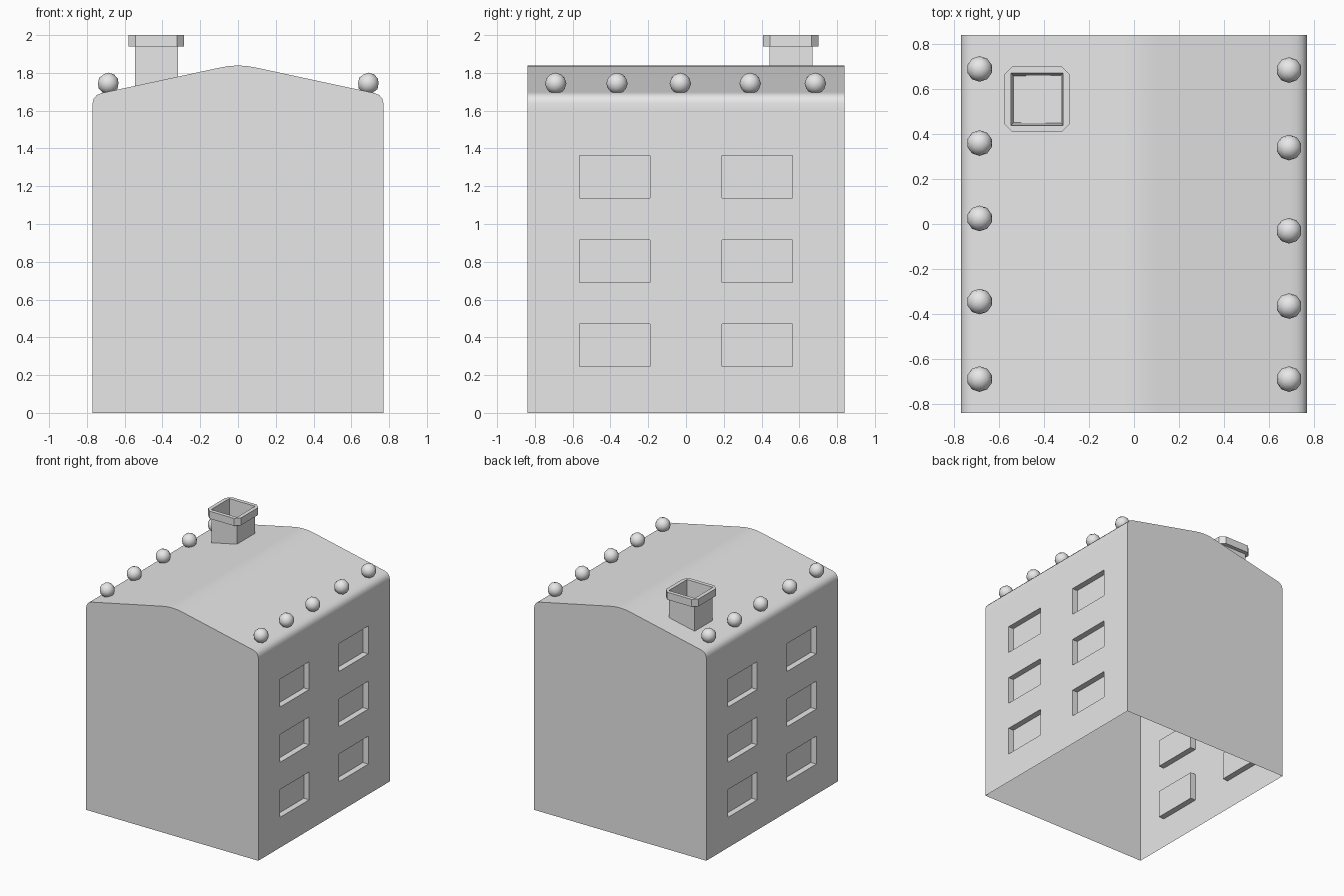
import bpy
import bmesh

cube = bpy.data.objects.get("Cube")
if cube:
    bpy.data.objects.remove(cube, do_unlink=True)

grey = bpy.data.materials.new("light_grey")
grey.use_nodes = True
grey.diffuse_color = (0.8, 0.8, 0.8, 1)
grey.node_tree.nodes["Principled BSDF"].inputs["Base Color"].default_value = (0.8, 0.8, 0.8, 1)


def make_object(name, bm):
    mesh = bpy.data.meshes.new(name)
    bm.to_mesh(mesh)
    bm.free()
    mesh.materials.append(grey)
    obj = bpy.data.objects.new(name, mesh)
    bpy.context.collection.objects.link(obj)
    return obj


def smooth(obj):
    bpy.ops.object.select_all(action='DESELECT')
    obj.select_set(True)
    bpy.context.view_layer.objects.active = obj
    bpy.ops.object.shade_smooth_by_angle()


# House shell: gable profile swept along y, open underneath
HALF_W, HALF_L = 0.77, 0.84
levels = [0, 0.245, 0.47, 0.69, 0.915, 1.137, 1.362, 1.60]
roof = [(0.77, 1.64), (0.764, 1.664), (0.748, 1.682), (0.724, 1.693), (0.69, 1.70),
        (0.10, 1.827), (0.05, 1.836)]
half = [(HALF_W, z) for z in levels] + roof
profile = half + [(0, 1.839)] + [(-x, z) for x, z in reversed(half)]
columns = [-HALF_L, -0.565, -0.19, 0.19, 0.565, HALF_L]

bm = bmesh.new()
grid = [[bm.verts.new((x, y, z)) for y in columns] for x, z in profile]
windows = []
last = len(profile) - 1
for i in range(last):
    row = min(i, last - 1 - i)      # same row number on both walls
    for j in range(len(columns) - 1):
        face = bm.faces.new((grid[i][j], grid[i][j + 1], grid[i + 1][j + 1], grid[i + 1][j]))
        if row in (1, 3, 5) and j in (1, 3):
            windows.append(face)
bm.faces.new([r[0] for r in grid])
bm.faces.new([r[-1] for r in reversed(grid)])
bm.normal_update()

# Recessed windows on both side walls
bmesh.ops.inset_individual(bm, faces=windows, thickness=0, depth=-0.048)
smooth(make_object("house_shell", bm))

# Chimney: shaft, chamfered collar and tapered flue as stacked rings
CX, CY = -0.432, 0.555


def ring(bm, h, c, z):
    k = h - c
    outline = [(h, -k), (h, k), (k, h), (-k, h), (-h, k), (-h, -k), (-k, -h), (k, -h)]
    return [bm.verts.new((CX + x, CY + y, z)) for x, y in outline]


bm = bmesh.new()
rings = [ring(bm, *r) for r in (
    (0.114, 0, 1.70), (0.114, 0, 1.94), (0.1465, 0.037, 1.94),
    (0.1465, 0.037, 2.0), (0.116, 0, 2.0), (0.104, 0, 1.73))]
for low, high in zip(rings, rings[1:]):
    for a in range(8):
        b = (a + 1) % 8
        bm.faces.new((low[a], low[b], high[b], high[a]))
bmesh.ops.remove_doubles(bm, verts=bm.verts, dist=0.0001)
make_object("chimney", bm)

# Rows of balls along both eaves
eaves = {"right": (-0.687, (-0.69, -0.345, 0.025, 0.36, 0.69)),
         "left": (0.69, (-0.69, -0.365, -0.03, 0.34, 0.685))}
for side, (x, spots) in eaves.items():
    for n, y in enumerate(spots, 1):
        bm = bmesh.new()
        bmesh.ops.create_icosphere(bm, subdivisions=2, radius=0.057)
        bmesh.ops.translate(bm, verts=bm.verts, vec=(x, y, 1.744))
        ball = make_object(f"{side}_eave_ball_{n}", bm)
        for poly in ball.data.polygons:
            poly.use_smooth = True
